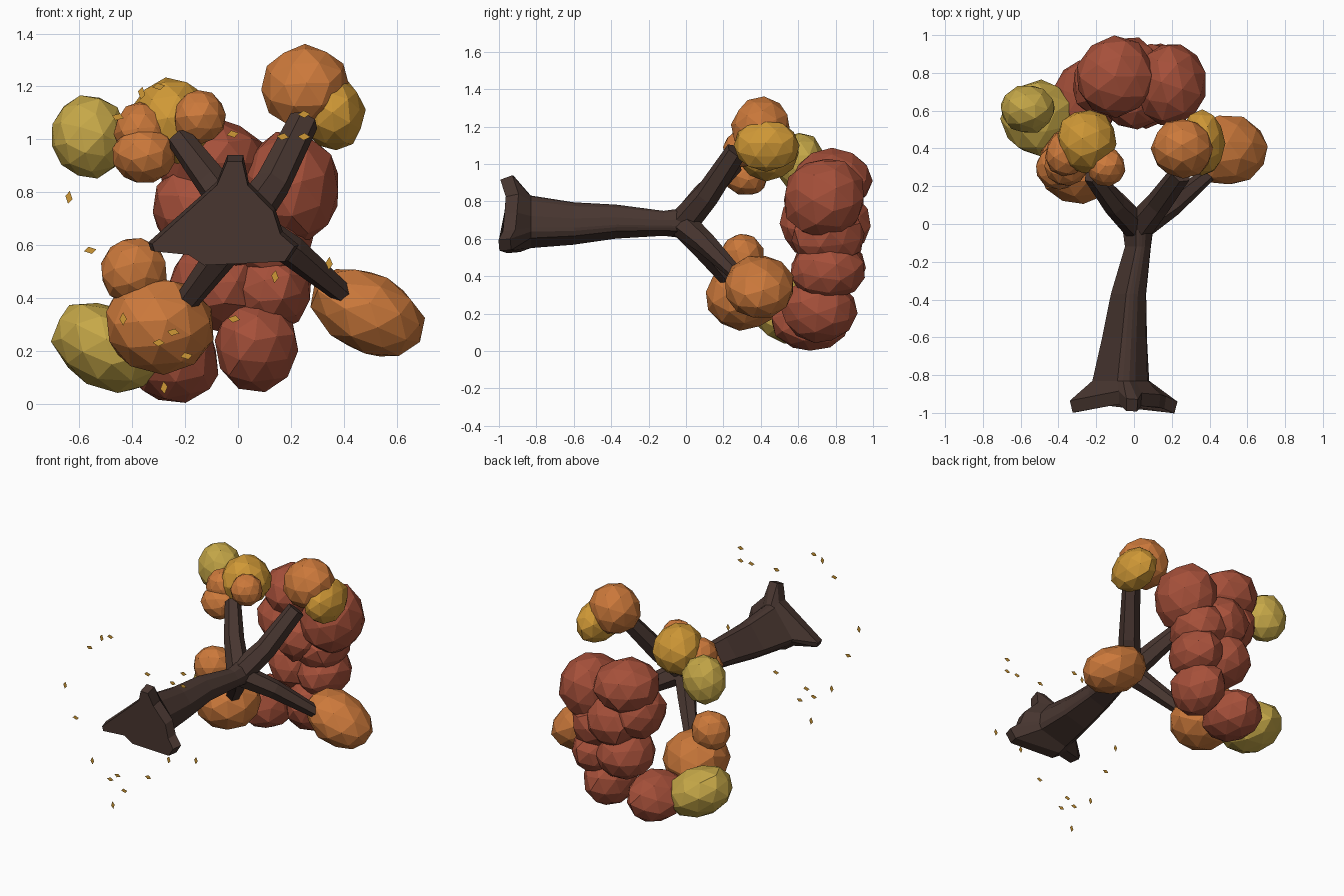
import bpy, bmesh, math, random
from mathutils import Vector, Matrix

random.seed(7)
cube = bpy.data.objects.get("Cube")
if cube:
    bpy.data.objects.remove(cube, do_unlink=True)


def material(name, rgb):
    lin = [(c / 255 / 12.92) if c < 11 else ((c / 255 + 0.055) / 1.055) ** 2.4 for c in rgb]
    mat = bpy.data.materials.new(name)
    mat.use_nodes = True
    mat.diffuse_color = (*lin, 1)
    bsdf = next(n for n in mat.node_tree.nodes if n.type == 'BSDF_PRINCIPLED')
    bsdf.inputs["Base Color"].default_value = (*lin, 1)
    bsdf.inputs["Roughness"].default_value = 0.9
    return mat


bark = material("dark bark", (72, 54, 48))
red = material("rust red foliage", (166, 80, 58))
orange = material("orange foliage", (204, 121, 59))
amber = material("amber foliage", (207, 152, 54))
yellow = material("olive yellow foliage", (198, 168, 72))


def add_object(name, bm, mat):
    bmesh.ops.recalc_face_normals(bm, faces=bm.faces)
    mesh = bpy.data.meshes.new(name)
    bm.to_mesh(mesh)
    bm.free()
    mesh.materials.append(mat)
    obj = bpy.data.objects.new(name, mesh)
    bpy.context.collection.objects.link(obj)
    return obj


def loft(name, rings, mat):
    """Skin a closed tube over rings of equal point count."""
    bm = bmesh.new()
    loops = [[bm.verts.new(p) for p in ring] for ring in rings]
    n = len(loops[0])
    for a, b in zip(loops, loops[1:]):
        for i in range(n):
            j = (i + 1) % n
            bm.faces.new((a[i], a[j], b[j], b[i]))
    bm.faces.new(loops[0])
    bm.faces.new(loops[-1])
    return add_object(name, bm, mat)


def limb(name, path, radii, sides=6):
    path = [Vector(p) for p in path]
    rings = []
    for k, (p, r) in enumerate(zip(path, radii)):
        d = (path[min(k + 1, len(path) - 1)] - path[max(k - 1, 0)]).normalized()
        u = d.cross(Vector((0, 1, 0.2))).normalized()
        v = d.cross(u)
        rings.append([p + r * (u * math.cos(t) + v * math.sin(t))
                      for t in (math.tau * i / sides for i in range(sides))])
    return loft(name, rings, bark)


def blob(name, center, radii, mat, tilt=0):
    """Faceted, slightly irregular leaf clump."""
    bm = bmesh.new()
    bmesh.ops.create_icosphere(bm, subdivisions=2, radius=1.0)
    spin = Matrix.Rotation(random.uniform(0, math.tau), 4,
                           Vector((random.uniform(-1, 1), random.uniform(-1, 1), 1)))
    shape = Matrix.Translation(center) @ Matrix.Rotation(tilt, 4, 'Y') @ Matrix.Diagonal((*radii, 1))
    for v in bm.verts:
        v.co = shape @ (spin @ v.co * random.uniform(0.97, 1.05))
    return add_object(name, bm, mat)


# Trunk: three-pointed root flare blending into a slim round stem along y
flare = [(-.04, .94), (.02, .94), (.04, .84), (.14, .74), (.17, .65), (.23, .60),
         (.19, .54), (-.13, .53), (-.19, .57), (-.33, .58), (-.34, .61), (-.08, .84)]
hub = Vector((-.06, .68))


def trunk_ring(y, cx, cz, radius, blend, droop=0):
    """Blend a circle into the flare; droop pulls the far root tips down."""
    ring = []
    for x, z in flare:
        d = Vector((x, z)) - hub
        q = Vector((cx, cz)) + d.normalized() * radius * (1 - blend) + d * blend
        ring.append((q.x, y - droop * max(0, d.length - .15), q.y))
    return ring


loft("trunk", [trunk_ring(*s) for s in [
    (-.95, -.06, .67, .13, .9, .35), (-.88, -.06, .68, .13, 1, .4), (-.83, -.07, .68, .14, .1),
    (-.6, -.05, .675, .115, .04), (-.37, -.03, .688, .095, 0), (-.12, .02, .68, .07, 0),
    (-.01, .02, .68, .085, 0), (.05, .02, .68, .05, 0)]], bark)

# Four branches spreading from the fork
fork = (.02, -.02, .68)
for name, mid, tip, radii in [
        ("upper_left_branch", (-.10, .10, .84), (-.22, .26, 1.0), (.075, .063, .05)),
        ("upper_right_branch", (.13, .11, .83), (.25, .27, 1.07), (.08, .068, .058)),
        ("lower_right_branch", (.20, .10, .58), (.415, .28, .40), (.075, .06, .038)),
        ("lower_left_branch", (-.07, .09, .55), (-.20, .23, .38), (.075, .06, .045))]:
    limb(name, [fork, mid, tip], radii)

# Foliage clumps
for name, center, radii, mat, tilt in [
        ("yellow_clump_upper", (-.565, .61, 1.01), (.145, .13, .16), yellow, 0),
        ("yellow_clump_lower", (-.495, .56, .215), (.22, .2, .155), yellow, .5),
        ("amber_clump_left", (-.25, .44, 1.07), (.16, .17, .16), amber, 0),
        ("amber_clump_right", (.36, .43, 1.10), (.12, .175, .14), amber, 0),
        ("orange_clump_small", (-.145, .30, 1.085), (.1, .1, .1), orange, 0),
        ("orange_clump_inner", (-.355, .32, .94), (.12, .12, .11), orange, 0),
        ("orange_clump_outer", (-.36, .37, 1.03), (.11, .12, .11), orange, 0),
        ("orange_clump_top", (.26, .40, 1.195), (.165, .16, .162), orange, 0),
        ("orange_clump_right", (.49, .39, .345), (.235, .19, .15), orange, .5),
        ("orange_clump_low", (-.30, .31, .295), (.21, .21, .185), orange, .2),
        ("orange_clump_mid", (-.395, .30, .50), (.125, .12, .13), orange, 0),
        ("red_clump_right", (.195, .74, .815), (.19, .22, .22), red, 0),
        ("red_clump_top", (-.10, .78, .91), (.21, .21, .17), red, 0),
        ("red_clump_left", (-.165, .74, .74), (.165, .18, .17), red, 0),
        ("red_clump_back", (-.03, .80, .68), (.18, .19, .18), red, 0),
        ("red_clump_front", (.0, .68, .68), (.17, .18, .17), red, 0),
        ("red_clump_inner_right", (.10, .76, .61), (.18, .2, .16), red, 0),
        ("red_clump_mid_right", (.12, .755, .43), (.16, .2, .155), red, 0),
        ("red_clump_mid_left", (-.08, .76, .45), (.18, .2, .17), red, 0),
        ("red_clump_low_right", (.07, .71, .22), (.16, .2, .178), red, 0),
        ("red_clump_low_left", (-.245, .67, .16), (.175, .21, .16), red, 0)]:
    blob(name, center, radii, mat, tilt)

# Fallen leaves: thin diamonds scattered around the root base
bm = bmesh.new()
for i, (x, z) in enumerate([
        (-.365, 1.175), (-.30, 1.20), (.17, 1.01), (.25, 1.01), (-.02, 1.02),
        (-.56, .58), (-.64, .78), (.14, .48), (.345, .53), (-.435, .32),
        (-.30, .23), (-.245, .27), (-.015, .32), (-.28, .06), (-.195, .18),
        (-.455, 1.085), (.25, 1.095)]):
    w, h = (.014, .025) if i in (0, 6, 7, 8, 9, 13) else (.024, .014)
    a = random.uniform(-.4, .4)
    bm.faces.new([bm.verts.new((x + w * math.cos(t + a), -.945, z + h * math.sin(t + a)))
                  for t in (0, math.pi / 2, math.pi, math.pi * 1.5)])
add_object("fallen_leaves", bm, amber)
